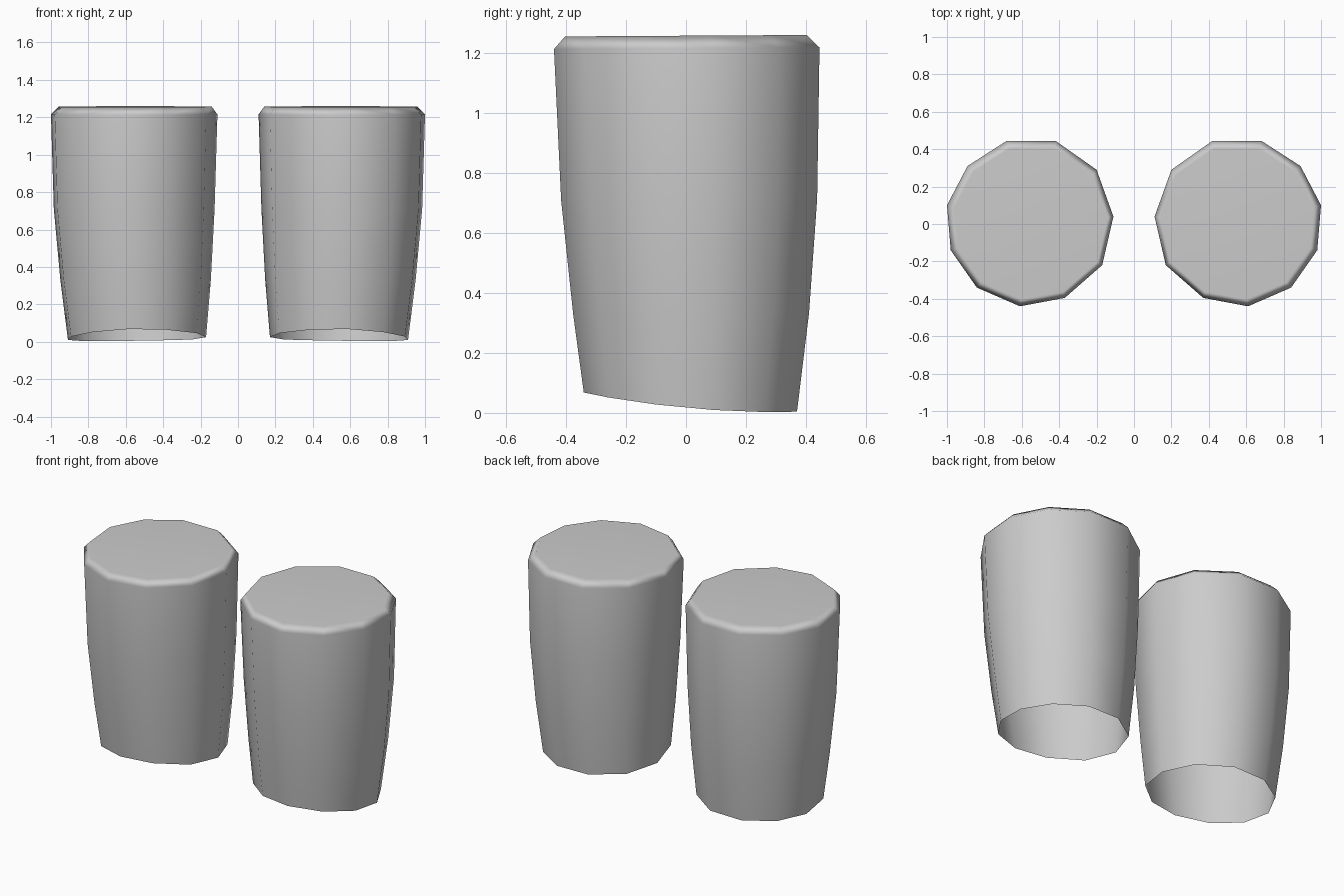
import bpy, bmesh

if "Cube" in bpy.data.objects:
    bpy.data.objects.remove(bpy.data.objects["Cube"])

# Eleven-sided outline of the widest ring (right-hand cup)
OUTLINE = [(0.42, 0.445), (0.68, 0.445), (0.89, 0.31), (1.0, 0.10), (0.98, -0.14),
           (0.84, -0.34), (0.61, -0.44), (0.37, -0.395), (0.17, -0.22),
           (0.11, 0.04), (0.20, 0.29)]
CX, CY = 0.555, 0.003

# Rings: height, centre x, centre y, scale x, scale y
RINGS = [(0.0, 0.54, 0.015, 0.83, 0.803),
         (0.33, 0.5475, 0.0175, 0.904, 0.888),
         (0.71, 0.555, 0.011, 0.966, 0.964),
         (1.215, 0.555, 0.003, 1.0, 1.0),
         (1.257, 0.55, 0.0, 0.92, 0.91)]


def make_cup(name, side):
    bm = bmesh.new()
    loops = []
    for i, (z, cx, cy, sx, sy) in enumerate(RINGS):
        loop = []
        for px, py in OUTLINE:
            x, y = cx + (px - CX) * sx, cy + (py - CY) * sy
            h = z + 0.006 * y
            if i == 0:  # slanted, curved open rim
                h = 0.125 * (0.37 - y) ** 2 + 0.015 * (0.91 - x)
            loop.append(bm.verts.new((side * x, y, h)))
        loops.append(loop)
    # Walls, then the closed top; the bottom stays open
    n = len(OUTLINE)
    for a, b in zip(loops, loops[1:]):
        for j in range(n):
            k = (j + 1) % n
            bm.faces.new((a[j], a[k], b[k], b[j]))
    bm.faces.new(loops[-1])
    bmesh.ops.recalc_face_normals(bm, faces=bm.faces)
    top = max(bm.faces, key=lambda f: f.calc_center_median().z)
    if top.normal.z < 0:
        bmesh.ops.reverse_faces(bm, faces=bm.faces)
    for f in bm.faces:
        f.smooth = True
    mesh = bpy.data.meshes.new(name)
    bm.to_mesh(mesh)
    bm.free()
    obj = bpy.data.objects.new(name, mesh)
    bpy.context.collection.objects.link(obj)
    # Keep the large faces flat and shade across the bevel
    obj.modifiers.new("weighted_normals", 'WEIGHTED_NORMAL')
    return obj


make_cup("right_cup", 1)
make_cup("left_cup", -1)
